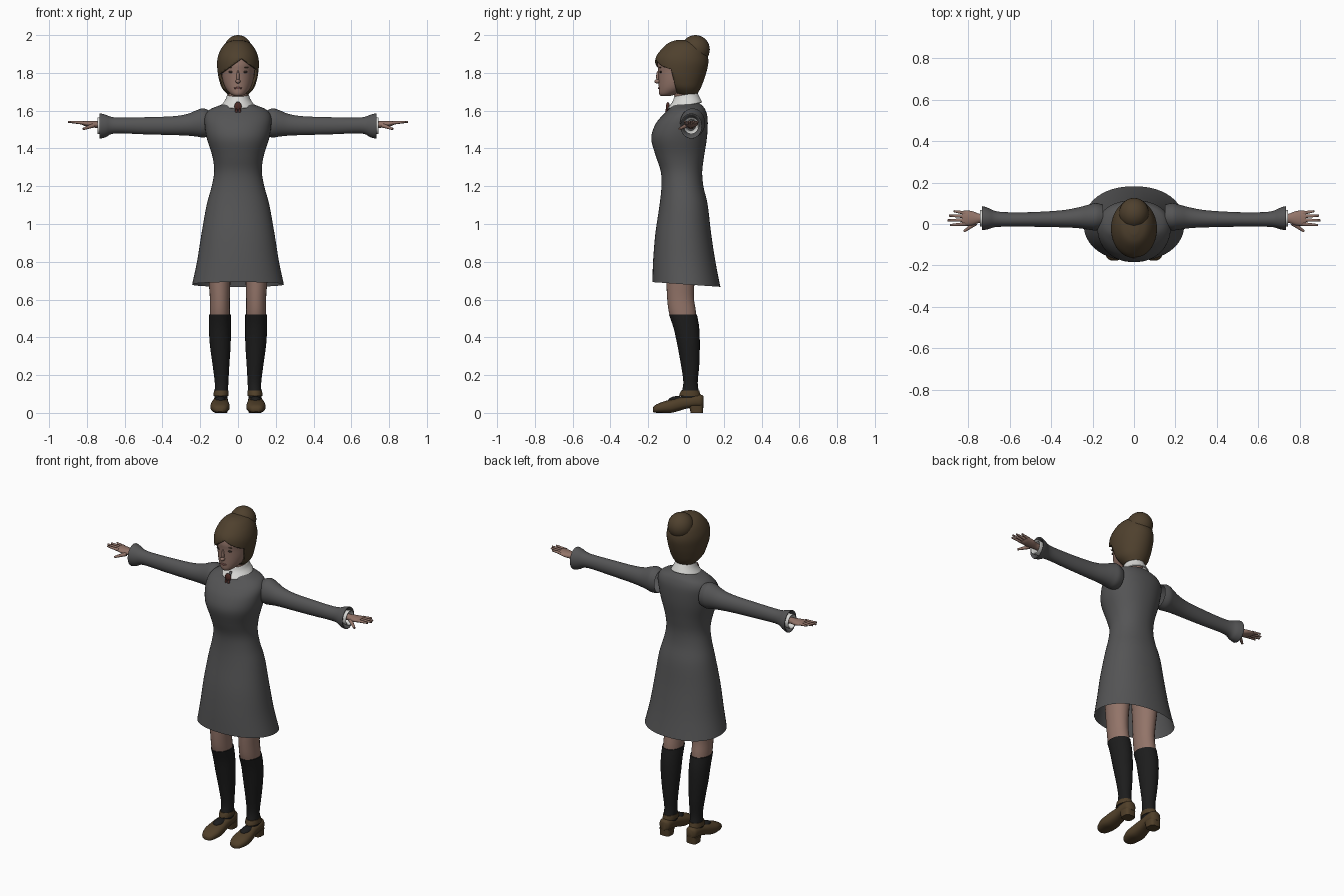
import bpy, bmesh, math
from mathutils import Matrix, Vector


def material(name, r, g, b):
    m = bpy.data.materials.new(name)
    m.diffuse_color = (r, g, b, 1)
    return m


GREY = material("grey wool", 0.09, 0.09, 0.092)
SKIN = material("skin", 0.29, 0.175, 0.14)
HAIR = material("brown hair", 0.078, 0.052, 0.027)
SOCK = material("black stocking", 0.012, 0.012, 0.012)
SHOE = material("brown leather", 0.08, 0.05, 0.022)
WHITE = material("white linen", 0.7, 0.7, 0.68)
BROOCH = material("dark red stone", 0.075, 0.025, 0.02)
LIPS = material("lips", 0.2, 0.085, 0.075)
EYE = material("dark eyes", 0.03, 0.022, 0.018)


def finish(name, bm, mat, mirror=False, angle=50):
    bmesh.ops.recalc_face_normals(bm, faces=bm.faces)
    me = bpy.data.meshes.new(name)
    bm.to_mesh(me)
    bm.free()
    me.materials.append(mat)
    ob = bpy.data.objects.new(name, me)
    bpy.context.collection.objects.link(ob)
    bpy.ops.object.select_all(action='DESELECT')
    ob.select_set(True)
    bpy.context.view_layer.objects.active = ob
    bpy.ops.object.shade_smooth_by_angle(angle=math.radians(angle))
    if mirror:
        ob.modifiers.new("mirror", 'MIRROR').use_mirror_merge = False
    return ob


def spline(rings, sub):
    """Catmull-Rom interpolation of ring parameters."""
    out = []
    for i in range(len(rings) - 1):
        p = [rings[max(i - 1, 0)], rings[i], rings[i + 1], rings[min(i + 2, len(rings) - 1)]]
        for s in range(sub):
            t = s / sub
            out.append([0.5 * (2 * b + (c - a) * t + (2 * a - 5 * b + 4 * c - d) * t * t
                               + (3 * b - a - 3 * c + d) * t ** 3) for a, b, c, d in zip(*p)])
    return out + [list(rings[-1])]


def loft_mesh(rings, axis='z', n=32, sub=4, caps=True, power=1.0):
    """Rings are (position, centre, half width, low, high)."""
    place = {'z': lambda t, u, v: (u, v, t), 'x': lambda t, u, v: (t, u, v),
             'y': lambda t, u, v: (u, t, v)}[axis]
    shape = lambda c: math.copysign(abs(c) ** power, c)
    bm = bmesh.new()
    loops = []
    for t, c, r, lo, hi in spline(rings, sub):
        angles = [2 * math.pi * k / n for k in range(n)]
        loops.append([bm.verts.new(place(t, c + r * shape(math.cos(a)),
                      (lo + hi) / 2 + (hi - lo) / 2 * shape(math.sin(a)))) for a in angles])
    for A, B in zip(loops, loops[1:]):
        for k in range(n):
            bm.faces.new((A[k], A[(k + 1) % n], B[(k + 1) % n], B[k]))
    if caps:
        bm.faces.new(loops[0])
        bm.faces.new(loops[-1])
    return bm


def loft(name, rings, mat, mirror=False, **kw):
    return finish(name, loft_mesh(rings, **kw), mat, mirror)


def blob(name, centre, radii, mat, mirror=False, segs=24):
    bm = bmesh.new()
    bmesh.ops.create_uvsphere(bm, u_segments=segs, v_segments=segs // 2, radius=1,
                              matrix=Matrix.Translation(centre) @ Matrix.Diagonal((*radii, 1)))
    return finish(name, bm, mat, mirror)


def finger(name, a, b, r1, r2):
    a, b = Vector(a), Vector(b)
    d = b - a
    bm = bmesh.new()
    m = Matrix.Translation((a + b) / 2) @ d.to_track_quat('Z', 'Y').to_matrix().to_4x4()
    bmesh.ops.create_cone(bm, cap_ends=True, segments=10, radius1=r1, radius2=r2,
                          depth=d.length, matrix=m)
    finish(name, bm, SKIN, True)


# Dress: open at the hem, which dips slightly towards the back
bm = loft_mesh([(0.68, 0, .243, -.178, .182), (0.80, 0, .217, -.174, .157), (0.95, 0, .193, -.162, .133),
                (1.10, 0, .166, -.14, .115), (1.20, 0, .139, -.13, .092), (1.28, 0, .126, -.134, .086),
                (1.36, 0, .136, -.16, .096), (1.45, 0, .164, -.184, .11), (1.52, 0, .176, -.166, .115),
                (1.57, 0, .175, -.13, .113), (1.605, 0, .15, -.093, .102), (1.625, 0, .105, -.08, .088),
                (1.64, 0, .065, -.06, .07)], n=48, caps=False, power=0.92)
for v in bm.verts:
    v.co.z -= 0.07 * v.co.y * max(0, 1 - (v.co.z - .68) / .3)
finish("dress", bm, GREY)

# Sleeves with a raised shoulder and flared end turned inwards
loft("sleeve", [(.15, .035, .058, 1.465, 1.60), (.185, .035, .066, 1.458, 1.612), (.22, .033, .06, 1.463, 1.602),
                (.27, .03, .05, 1.468, 1.582), (.35, .025, .041, 1.471, 1.57), (.5, .022, .035, 1.475, 1.565),
                (.62, .022, .035, 1.48, 1.563), (.67, .024, .039, 1.476, 1.567), (.70, .026, .05, 1.46, 1.578),
                (.73, .028, .058, 1.452, 1.585), (.728, .028, .05, 1.462, 1.576), (.69, .026, .034, 1.485, 1.558)],
     GREY, True, axis='x', caps=False)
loft("shirt_cuff", [(.68, .026, .034, 1.484, 1.558), (.715, .027, .038, 1.479, 1.562), (.742, .028, .04, 1.476, 1.565),
                    (.738, .028, .033, 1.484, 1.557), (.70, .027, .025, 1.495, 1.55)],
     WHITE, True, axis='x', caps=False)

# Hands
loft("palm", [(.68, .027, .022, 1.502, 1.545), (.74, .027, .021, 1.508, 1.544), (.78, .028, .034, 1.512, 1.545),
              (.815, .028, .037, 1.52, 1.546), (.83, .028, .034, 1.528, 1.545)], SKIN, True, axis='x', n=20)
for label, y, y2, tip in (("index", 0, -.005, .888), ("middle", .019, .018, .9),
                          ("ring", .037, .04, .892), ("little", .053, .062, .87)):
    finger(label + "_finger", (.815, y, 1.535), (tip, y2, 1.541), .0095, .005)
finger("thumb", (.765, .004, 1.522), (.82, -.035, 1.503), .012, .006)

# Legs, stockings
loft("leg", [(.48, .096, .052, -.075, .055), (.54, .096, .053, -.092, .052), (.61, .096, .053, -.1, .042),
             (.70, .098, .058, -.104, .046), (.86, .1, .07, -.11, .065)], SKIN, True, n=24)
loft("stocking", [(.05, .09, .03, -.03, .075), (.10, .089, .035, -.025, .07), (.16, .087, .036, -.014, .062),
                  (.25, .09, .044, -.026, .07), (.36, .094, .055, -.046, .073), (.45, .096, .058, -.066, .07),
                  (.52, .096, .058, -.09, .058)], SOCK, True, n=24)
blob("stocking_instep", (.093, -.045, .064), (.03, .05, .025), SOCK, True)

# Shoes with a block heel and ankle strap
loft("shoe", [(-.176, .095, .016, .006, .026), (-.162, .095, .036, .001, .042), (-.12, .095, .05, 0, .06),
              (-.08, .095, .05, 0, .07), (-.04, .094, .045, .01, .08), (0, .092, .04, .022, .086),
              (.05, .091, .038, .03, .096), (.08, .091, .033, .03, .096), (.093, .091, .018, .036, .088)],
     SHOE, True, axis='y', n=24, power=0.8)
loft("shoe_heel", [(0, .091, .034, .025, .09), (.04, .091, .036, .015, .092)], SHOE, True, n=24, sub=1, power=0.6)
loft("shoe_strap", [(.09, .09, .039, -.036, .078), (.104, .089, .04, -.033, .074), (.118, .089, .038, -.026, .07)],
     SHOE, True, n=24, sub=1)

# Neck, head and face
loft("neck", [(1.58, 0, .06, -.055, .055), (1.66, 0, .052, -.058, .048), (1.75, 0, .054, -.08, .05)], SKIN)
loft("head", [(1.677, 0, .02, -.132, -.085), (1.69, 0, .041, -.142, -.045), (1.72, 0, .066, -.144, .02),
              (1.76, 0, .081, -.145, .065), (1.81, 0, .088, -.147, .09), (1.85, 0, .092, -.15, .095),
              (1.90, 0, .084, -.135, .085), (1.94, 0, .055, -.09, .055)], SKIN, n=40)
blob("nose_tip", (0, -.151, 1.755), (.013, .017, .011), SKIN)
blob("nose_bridge", (0, -.145, 1.78), (.008, .013, .033), SKIN)
blob("eye", (.035, -.134, 1.805), (.016, .006, .006), EYE, True)
blob("eyebrow", (.037, -.136, 1.829), (.019, .005, .003), HAIR, True)
blob("mouth", (0, -.141, 1.719), (.022, .007, .006), LIPS)

# Hair: a shell cut open around the face by a parted fringe line
bm = loft_mesh([(1.685, 0, .055, -.05, .058), (1.72, 0, .085, -.10, .078), (1.76, 0, .099, -.135, .094),
                (1.80, 0, .107, -.157, .107), (1.85, 0, .111, -.164, .118), (1.89, 0, .105, -.156, .115),
                (1.93, 0, .088, -.125, .1), (1.96, 0, .06, -.09, .07), (1.974, 0, .02, -.05, .02)], n=48)
planes = [(Vector((.02, 0, 1.875)), Vector((.7, 0, 1))), (Vector((.02, 0, 1.875)), Vector((-.7, 0, 1))),
          (Vector((0, -.065, 1.76)), Vector((0, 1, .25)))]
for co, no in planes:
    bmesh.ops.bisect_plane(bm, geom=bm.verts[:] + bm.edges[:] + bm.faces[:], plane_co=co, plane_no=no)


def in_face_opening(f):
    p = f.calc_center_median()
    left, right, front = [(p - co).dot(no) < 0 for co, no in planes]
    return front and (left if p.x > .02 else right)


bmesh.ops.delete(bm, geom=[f for f in bm.faces if in_face_opening(f) or
                           (len(f.verts) > 20 and f.calc_center_median().z < 1.7)], context='FACES')
hair = finish("hair", bm, HAIR)
shell = hair.modifiers.new("thickness", 'SOLIDIFY')
shell.thickness, shell.offset = 0.012, -1
blob("hair_bun", (0, .05, 1.924), (.073, .076, .076), HAIR, segs=32)

# Collar: open at the front, tilted, with drooping points
bm = loft_mesh([(1.685, 0, .058, -.062, .06), (1.66, 0, .066, -.072, .072), (1.63, 0, .086, -.098, .086)],
               n=48, caps=False)
for v in bm.verts:
    v.co.z += 0.17 * v.co.y
bmesh.ops.delete(bm, geom=[f for f in bm.faces if f.calc_center_median().y < 0 and
                           abs(f.calc_center_median().x) < .3 * (1.665 - f.calc_center_median().z)], context='FACES')
collar = finish("collar", bm, WHITE)
collar.modifiers.new("thickness", 'SOLIDIFY').thickness = 0.006

# Brooch with two small ribbon tails
blob("brooch", (0, -.096, 1.622), (.02, .01, .023), BROOCH)
blob("brooch_tail", (.009, -.104, 1.595), (.007, .006, .016), BROOCH, True, segs=12)
